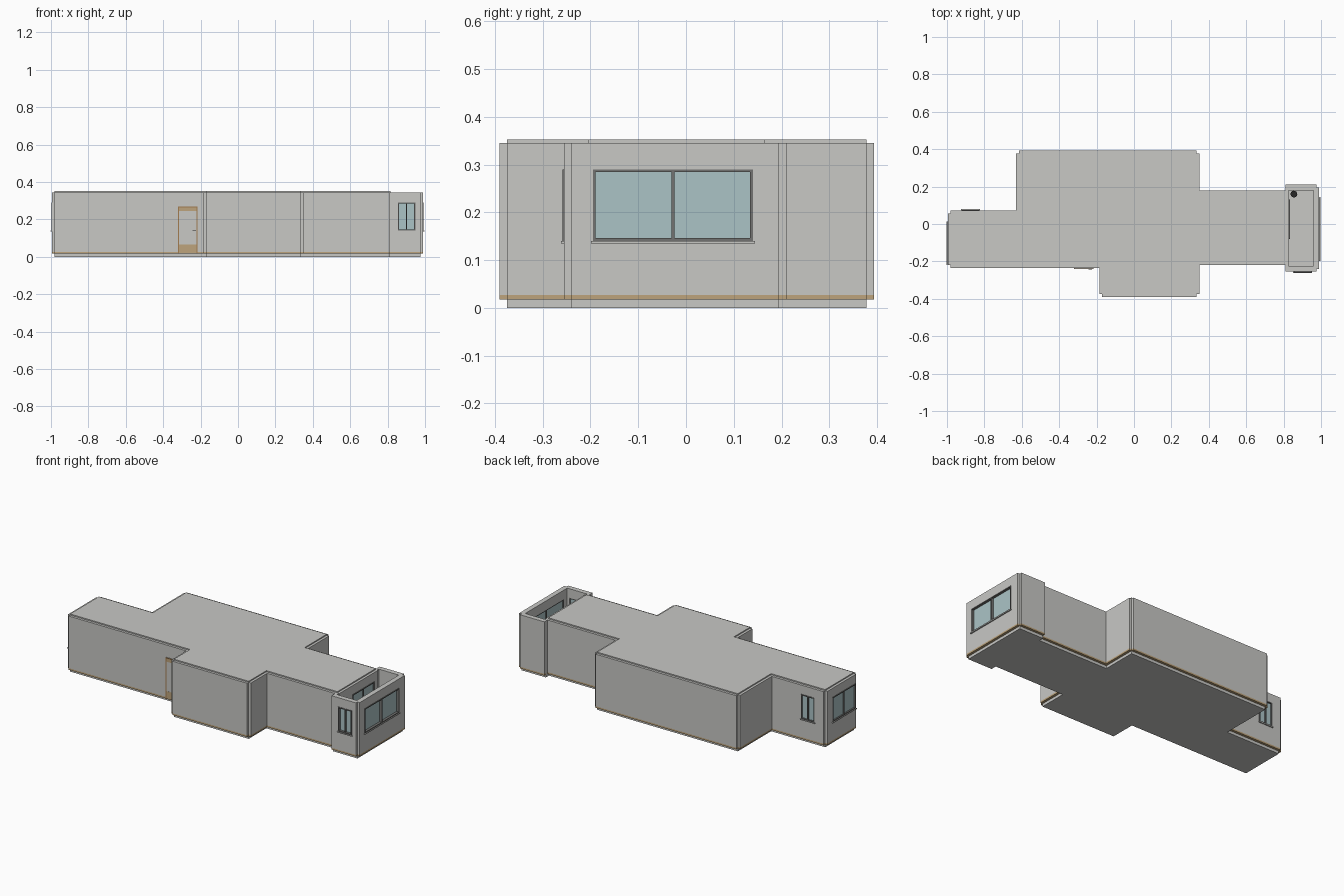
import bpy
import bmesh

if "Cube" in bpy.data.objects:
    bpy.data.objects.remove(bpy.data.objects["Cube"])


def material(name, r, g, b):
    m = bpy.data.materials.new(name)
    m.use_nodes = True
    m.diffuse_color = (r, g, b, 1)
    m.node_tree.nodes["Principled BSDF"].inputs["Base Color"].default_value = (r, g, b, 1)
    return m


GREY = material("wall grey", .58, .58, .56)
FRAME = material("frame grey", .17, .17, .165)
GLASS = material("pale blue glass", .41, .55, .565)
TAN = material("tan trim", .51, .37, .2)
BROWN = material("door frame brown", .36, .2, .08)
BLACK = material("drain black", .02, .02, .02)


def finish(name, bm, mat):
    bmesh.ops.recalc_face_normals(bm, faces=bm.faces)
    me = bpy.data.meshes.new(name)
    bm.to_mesh(me)
    bm.free()
    ob = bpy.data.objects.new(name, me)
    bpy.context.scene.collection.objects.link(ob)
    if mat:
        me.materials.append(mat)
    return ob


def box(name, x, y, z, mat):
    bm = bmesh.new()
    bmesh.ops.create_cube(bm, size=1)
    for v in bm.verts:
        for i, (a, b) in enumerate((x, y, z)):
            v.co[i] = (a + b) / 2 + v.co[i] * (b - a)
    return finish(name, bm, mat)


def face_box(name, face, u, n, z, mat):
    """Box on a wall plane: u runs along the wall, n outwards."""
    axis, sign, plane = face
    out = sorted(plane + sign * d for d in n)
    return box(name, out, u, z, mat) if axis == "x" else box(name, u, out, z, mat)


def prism(name, outline, z0, z1, mat):
    bm = bmesh.new()
    f = bm.faces.new([bm.verts.new((x, y, z0)) for x, y in outline])
    top = bmesh.ops.extrude_face_region(bm, geom=[f])["geom"]
    for v in top:
        if isinstance(v, bmesh.types.BMVert):
            v.co.z = z1
    return finish(name, bm, mat)


CLAD, FOOT, TRIM, EAVE, ROOF = .015, .017, .027, .345, .352


def cladding(name, p, q):
    """Panel with a trim strip at its foot, outside the edge p to q."""
    dx, dy = q[0] - p[0], q[1] - p[1]
    if abs(dx) < 1e-6:
        face, u = ("x", 1 if dy > 0 else -1, p[0]), sorted((p[1], q[1]))
    else:
        face, u = ("y", -1 if dx > 0 else 1, p[1]), sorted((p[0], q[0]))
    face_box(name + "_trim", face, u, (0, CLAD), (FOOT, TRIM), TAN)
    return face_box(name + "_panel", face, u, (0, CLAD), (TRIM, EAVE), GREY)


def window(name, face, u, z, depth, walls, sill=True):
    """Cut an opening through the walls and fill it with frame and glass."""
    cutter = face_box(name + "_cutter", face, u, (-depth, .02), z, None)
    for w in walls:
        mod = w.modifiers.new("opening", "BOOLEAN")
        mod.operation, mod.solver, mod.object = "DIFFERENCE", "EXACT", cutter
        with bpy.context.temp_override(object=w, active_object=w):
            bpy.ops.object.modifier_apply(modifier="opening")
    bpy.data.objects.remove(cutter)
    t, n, mid = .006, (-depth, .003), sum(u) / 2
    for side, a in (("right", u[0]), ("left", u[1] - t), ("middle", mid - t / 2)):
        face_box(f"{name}_frame_{side}", face, (a, a + t), n, z, FRAME)
    for side, a in (("bottom", z[0]), ("top", z[1] - t)):
        face_box(f"{name}_frame_{side}", face, u, n, (a, a + t), FRAME)
    face_box(name + "_glass", face, u, (-depth * .75, -depth * .4), z, GLASS)
    if sill:
        face_box(name + "_sill", face, (u[0] - .004, u[1] + .004), (0, .007),
                 (z[0] - .005, z[0]), GREY)


# Main block with floor and flat roof
outline = [(-.98, -.22), (-.17, -.22), (-.17, -.375), (.335, -.375),
           (.335, -.205), (.815, -.205), (.815, .165), (.335, .165),
           (.335, .378), (-.615, .378), (-.615, .057), (-.98, .057)]
prism("main_block", outline, 0, ROOF, GREY)
names = ["front_wing", "entrance_side", "front", "front_return", "front_link",
         "balcony_back", "rear_link", "rear_return", "rear", "rear_side",
         "rear_wing", "wing_end"]
panels = {}
for i, name in enumerate(names):
    panels[name] = cladding(name, outline[i], outline[(i + 1) % len(outline)])

# Open-topped balcony enclosure
X0, X1, Y0, Y1, T = .81, .975, -.24, .195, .015
box("balcony_floor", (X0, X1), (Y0, Y1), (0, .02), GREY)
inner = {
    "front": box("balcony_front_wall", (X0, X1), (Y0, Y0 + T), (.02, EAVE), GREY),
    "end": box("balcony_end_wall", (X1 - T, X1), (Y0 + T, Y1 - T), (.02, EAVE), GREY),
}
box("balcony_rear_wall", (X0, X1), (Y1 - T, Y1), (.02, EAVE), GREY)
for side, y in (("front", (Y0 + T, -.205)), ("rear", (.165, Y1 - T))):
    box(f"balcony_{side}_return", (X0, X0 + T), y, (.02, EAVE), GREY)
outer = {
    "front": cladding("balcony_front", (X0, Y0), (X1, Y0)),
    "end": cladding("balcony_end", (X1, Y0), (X1, Y1)),
    "rear": cladding("balcony_rear", (X1, Y1), (X0, Y1)),
}

# Windows
HEIGHT = (.14, .29)
window("balcony_end_window", ("x", 1, X1 + CLAD), (-.195, .14), HEIGHT, .03,
       [inner["end"], outer["end"]])
window("balcony_front_window", ("y", -1, Y0 - CLAD), (.855, .948), HEIGHT, .03,
       [inner["front"], outer["front"]])
window("wing_end_window", ("x", -1, -.98 - CLAD), (-.215, .01), HEIGHT, .014,
       [panels["wing_end"]])
window("wing_rear_window", ("y", 1, .057 + CLAD), (-.92, -.828), HEIGHT, .014,
       [panels["rear_wing"]])
window("balcony_door", ("x", 1, .815 + CLAD), (-.08, .13), (.03, .29), .012,
       [panels["balcony_back"]], sill=False)

# Entrance door
door = ("y", -1, -.22 - CLAD)
D0, D1, DB, DT = -.322, -.216, .018, .27
face_box("door_leaf", door, (D0, D1), (0, .002), (DB, DT), GREY)
face_box("door_kick_plate", door, (D0, D1), (0, .003), (DB, .065), TAN)
face_box("door_head_panel", door, (D0, D1), (0, .003), (.245, DT), TAN)
for side, a in (("right", D0), ("left", D1 - .006)):
    face_box(f"door_frame_{side}", door, (a, a + .006), (0, .005), (DB, DT), BROWN)
face_box("door_frame_top", door, (D0, D1), (0, .005), (DT - .006, DT), BROWN)
face_box("door_handle", door, (-.242, -.225), (.002, .008), (.138, .143), FRAME)

# Balcony drain
bm = bmesh.new()
bmesh.ops.create_cone(bm, cap_ends=True, segments=24, radius1=.018,
                      radius2=.018, depth=.012)
bmesh.ops.translate(bm, verts=bm.verts, vec=(.855, .16, .026))
finish("balcony_drain", bm, BLACK)
